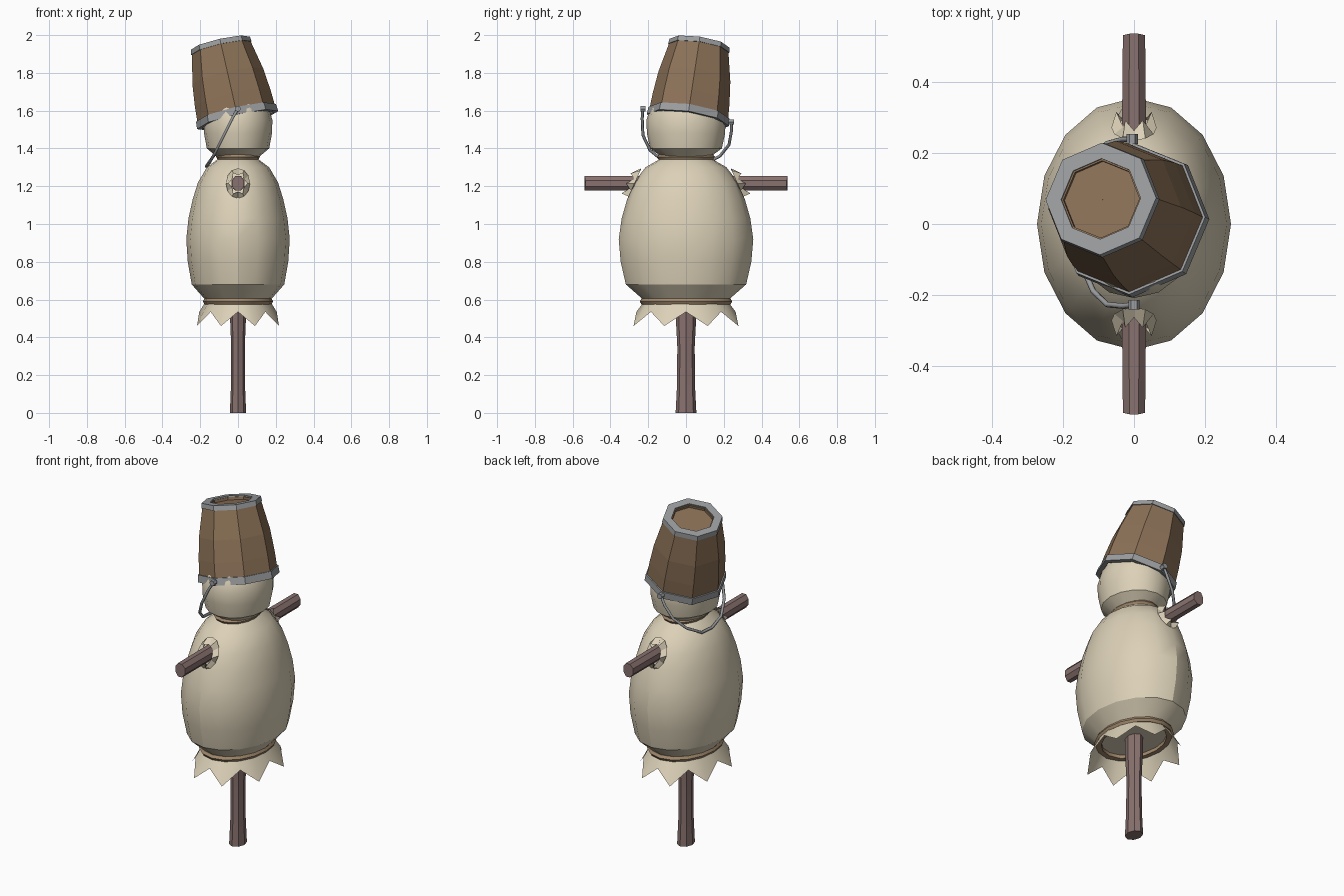
import bpy, bmesh, math
from mathutils import Vector, Matrix

if "Cube" in bpy.data.objects:
    bpy.data.objects.remove(bpy.data.objects["Cube"])


def material(name, rgb):
    m = bpy.data.materials.new(name)
    m.diffuse_color = (*rgb, 1)
    m.use_nodes = True
    m.node_tree.nodes["Principled BSDF"].inputs["Base Color"].default_value = m.diffuse_color
    return m


CLOTH = material("cloth", (0.72, 0.64, 0.48))
PLANK = material("plank", (0.26, 0.165, 0.095))
ROPE = material("rope", (0.36, 0.25, 0.15))
WOOD = material("wood", (0.25, 0.17, 0.16))
METAL = material("metal", (0.33, 0.34, 0.35))


def smooth(ob, deg):
    bpy.ops.object.select_all(action='DESELECT')
    ob.select_set(True)
    bpy.context.view_layer.objects.active = ob
    bpy.ops.object.shade_smooth_by_angle(angle=math.radians(deg))


def skin(name, rings, mat, caps=True, loop=False, angle=0, matrix=None):
    """Bridge successive rings of points into a surface."""
    bm = bmesh.new()
    vs = [[bm.verts.new(p) for p in r] for r in rings]
    pairs = list(zip(vs, vs[1:])) + ([(vs[-1], vs[0])] if loop else [])
    for a, b in pairs:
        n = len(a)
        for i in range(n):
            j = (i + 1) % n
            bm.faces.new((a[i], a[j], b[j], b[i]))
    if caps and not loop:
        bm.faces.new(vs[0][::-1])
        bm.faces.new(vs[-1])
    bmesh.ops.recalc_face_normals(bm, faces=bm.faces)
    me = bpy.data.meshes.new(name)
    bm.to_mesh(me)
    bm.free()
    me.materials.append(mat)
    ob = bpy.data.objects.new(name, me)
    bpy.context.collection.objects.link(ob)
    if matrix:
        me.transform(matrix)
    if angle:
        smooth(ob, angle)
    return ob


def ring(r, z, n, sy=1.0):
    return [(r * math.cos(math.tau * i / n), r * sy * math.sin(math.tau * i / n), z)
            for i in range(n)]


def lathe(name, profile, n, mat, sy=1.0, **kw):
    return skin(name, [ring(r, z, n, sy) for r, z in profile], mat, **kw)


# Stuffed body and head
lathe("body", [(.17, .595), (.245, .68), (.266, .8), (.274, .92), (.262, 1.03), (.24, 1.13),
               (.212, 1.22), (.165, 1.3), (.105, 1.345)], 16, CLOTH, 1.3, angle=28)
lathe("head", [(.105, 1.35), (.165, 1.4), (.18, 1.48), (.182, 1.55), (.165, 1.61),
               (.13, 1.67), (.06, 1.71)], 16, CLOTH, 1.15, angle=28)

# Ragged hem below the waist: alternating tips and notches
hem = []
for i in range(16):
    a = math.tau * i / 16
    r, z = (.235, .46) if i % 2 else (.205, .535)
    hem.append((r * math.cos(a), r * 1.28 * math.sin(a), z))
lathe_top = ring(.165, .6, 16, 1.3)
skin("hem", [lathe_top, hem], CLOTH, caps=False, angle=40)

# Rope ties at waist and neck
for name, r, z in (("waist_rope", .172, .59), ("neck_rope", .102, 1.355)):
    lathe(name, [(r - .02, z - .015), (r + .006, z - .015), (r + .014, z),
                 (r + .006, z + .015), (r - .02, z + .015)], 16, ROPE, 1.32, loop=True, angle=50)

# Upright post and cross pole
lathe("post", [(.043, 0), (.037, .15), (.036, .35), (.042, .5), (.042, 1.3)],
      8, WOOD, 1.28, angle=30)
pole = []
for y in (-.53, -.25, .25, .53):
    w = .034 if abs(y) > .4 else .037
    row = []
    for i in range(8):
        a = math.tau * (i + .5) / 8
        s = math.sin(a)
        slant = math.copysign(.008 * s, y) if abs(y) > .4 else 0
        row.append((w * math.cos(a), y + slant, 1.215 + .042 * s))
    pole.append(row)
skin("cross_pole", pole, WOOD, angle=30)

# Torn cloth collars where the pole leaves the body
for side, s in (("front", -1), ("back", 1)):
    rows = []
    for k in range(2):
        row = []
        for i in range(12):
            a = math.tau * i / 12 + math.pi / 2
            tip = i % 2 == 1
            r = (.08, .062 if tip else .045)[k]
            z = r * math.sin(a)
            y = .272 - .45 * z + (0, .045 if tip else .012)[k]
            row.append((r * .8 * math.cos(a), s * y, 1.215 + z))
        rows.append(row)
    skin(side + "_collar", rows, CLOTH, caps=False)

# Tilted bucket: hollow eight-sided staves with metal hoops
axis = Vector((-.225, .15, 1)).normalized()
tilt = Matrix.Translation((-.002, .01, 1.55)) @ \
    Vector((0, 0, 1)).rotation_difference(axis).to_matrix().to_4x4()
lathe("bucket", [(.19, .1), (.195, .005), (.212, .005), (.205, .12), (.192, .24), (.155, .415),
                 (.11, .415), (.11, .40), (.001, .40), (.001, .385), (.14, .385), (.175, .24)],
      8, PLANK, loop=True, matrix=tilt)
lathe("lower_hoop", [(.195, 0), (.22, 0), (.217, .04), (.195, .04)], 8, METAL,
      loop=True, matrix=tilt)
lathe("upper_hoop", [(.115, .395), (.164, .395), (.16, .422), (.115, .422)], 8, METAL,
      loop=True, matrix=tilt)

# Wire handle hanging behind the head, with hinge pins on the hoop
path = [(0, -.228, 1.61), (-.03, -.232, 1.56), (-.075, -.228, 1.47), (-.115, -.19, 1.39),
        (-.15, -.11, 1.325), (-.168, 0, 1.305), (-.165, .09, 1.31), (-.13, .18, 1.36),
        (-.075, .228, 1.42), (-.03, .24, 1.49), (-.005, .24, 1.54)]
cu = bpy.data.curves.new("handle", 'CURVE')
cu.dimensions = '3D'
cu.bevel_depth = .008
cu.bevel_resolution = 1
cu.use_fill_caps = True
sp = cu.splines.new('POLY')
sp.points.add(len(path) - 1)
for p, c in zip(sp.points, path):
    p.co = (*c, 1)
cu.materials.append(METAL)
handle = bpy.data.objects.new("handle", cu)
bpy.context.collection.objects.link(handle)
bpy.ops.object.select_all(action='DESELECT')
handle.select_set(True)
bpy.context.view_layer.objects.active = handle
bpy.ops.object.convert(target='MESH')
for name, (x, y, z) in (("front_hinge", path[0]), ("back_hinge", path[-1])):
    turn = Matrix.Translation((x, y, z)) @ Matrix.Rotation(math.pi / 2, 4, 'X')
    lathe(name, [(.016, -.014), (.016, .014)], 6, METAL, matrix=turn)
